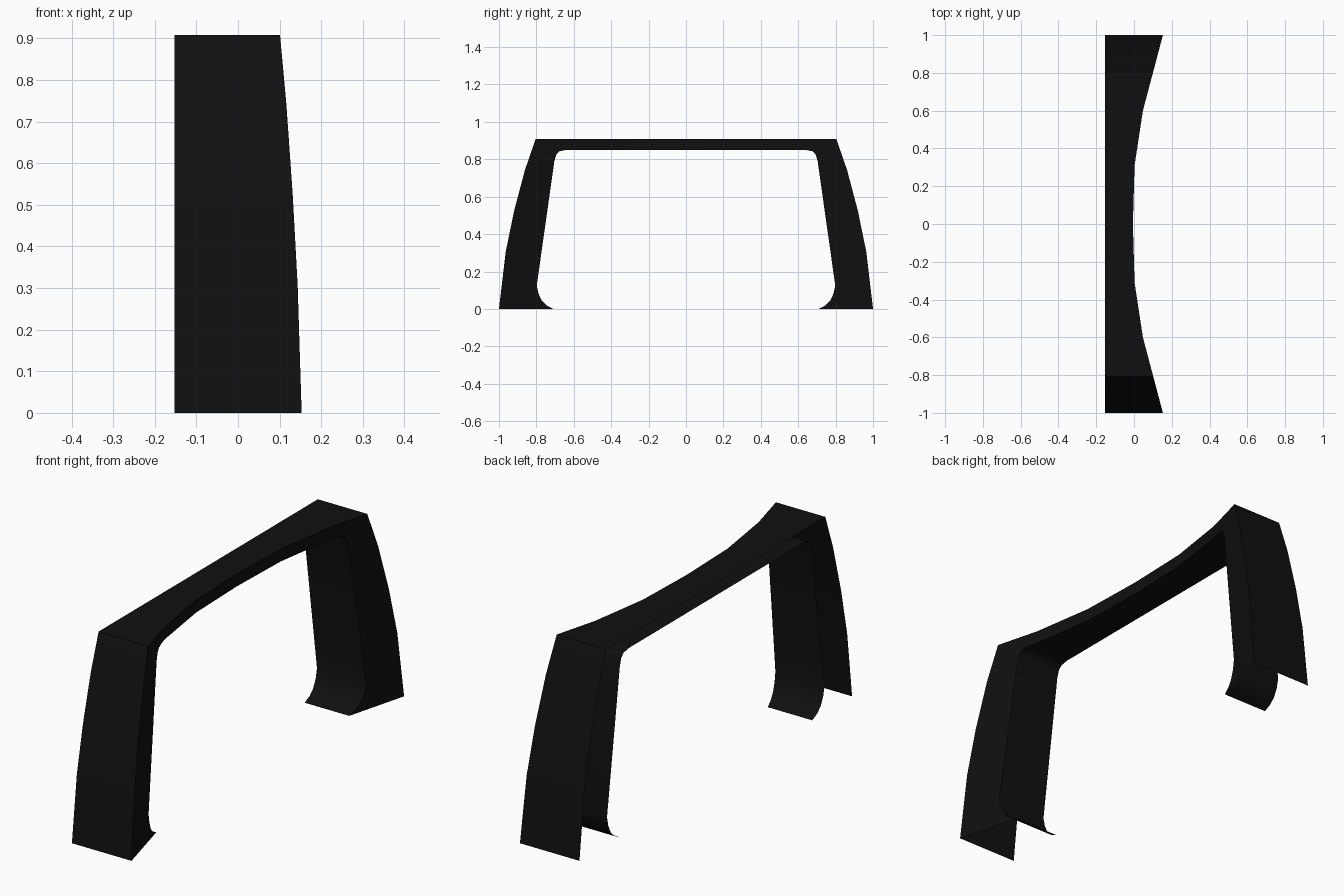
import bpy
import bmesh

if "Cube" in bpy.data.objects:
    bpy.data.objects.remove(bpy.data.objects["Cube"], do_unlink=True)

# Flat near-black finish
black = bpy.data.materials.new("matte black")
black.use_nodes = True
colour = (0.005, 0.005, 0.005, 1)
black.diffuse_color = colour
black.node_tree.nodes["Principled BSDF"].inputs["Base Color"].default_value = colour

HALF = 0.153   # half depth of the legs at the floor

# One half of the arch outline (y, z): outer leg, then inner leg with flared foot
outer = [(1, 0), (0.964, 0.305), (0.919, 0.524), (0.861, 0.743), (0.804, 0.908)]
inner = [(0.64, 0.85), (0.675, 0.843), (0.693, 0.826), (0.704, 0.79), (0.718, 0.69),
         (0.798, 0.125), (0.788, 0.08), (0.77, 0.043), (0.745, 0.018), (0.708, 0)]

# Plan curve of the scooped side: distance from centre, depth
scoop = [(0, -0.006), (0.31, 0.003), (0.6, 0.047), (1, HALF)]


def scoop_x(y):
    y = abs(y)
    for (a, xa), (b, xb) in zip(scoop, scoop[1:]):
        if y <= b + 1e-4:
            return xa + (xb - xa) * (y - a) / (b - a)
    return HALF


def mirrored(points):
    return [(-y, z) for y, z in reversed(points)]


# Arch outline as one face, running round outside then back along the inside
outline = outer + mirrored(outer) + mirrored(inner) + inner
bm = bmesh.new()
bm.faces.new([bm.verts.new((-HALF, y, z)) for y, z in outline])

# Cut the beam where the scoop changes direction
for y in (-0.6, -0.31, 0, 0.31, 0.6):
    bmesh.ops.bisect_plane(bm, geom=bm.verts[:] + bm.edges[:] + bm.faces[:],
                           plane_co=(0, y, 0), plane_no=(0, 1, 0))

# Extrude to the scooped side, keeping the far wall only
flat = bm.faces[:]
new = bmesh.ops.extrude_face_region(bm, geom=flat, use_keep_orig=True)["geom"]
for v in [g for g in new if isinstance(g, bmesh.types.BMVert)]:
    v.co.x = scoop_x(v.co.y)
bmesh.ops.recalc_face_normals(bm, faces=bm.faces[:])

# Open the back side and the undersides of the legs
opened = [f for f in bm.faces
          if all(v.co.x < -HALF + 1e-4 for v in f.verts)
          or all(v.co.z < 1e-4 for v in f.verts)]
bmesh.ops.delete(bm, geom=opened, context="FACES")
bmesh.ops.recalc_face_normals(bm, faces=bm.faces[:])

mesh = bpy.data.meshes.new("arch_shell")
bm.to_mesh(mesh)
bm.free()
mesh.materials.append(black)
arch = bpy.data.objects.new("arch_shell", mesh)
bpy.context.collection.objects.link(arch)

# Smooth curves, sharp corners
bpy.ops.object.select_all(action="DESELECT")
arch.select_set(True)
bpy.context.view_layer.objects.active = arch
bpy.ops.object.shade_smooth_by_angle(angle=0.5)
